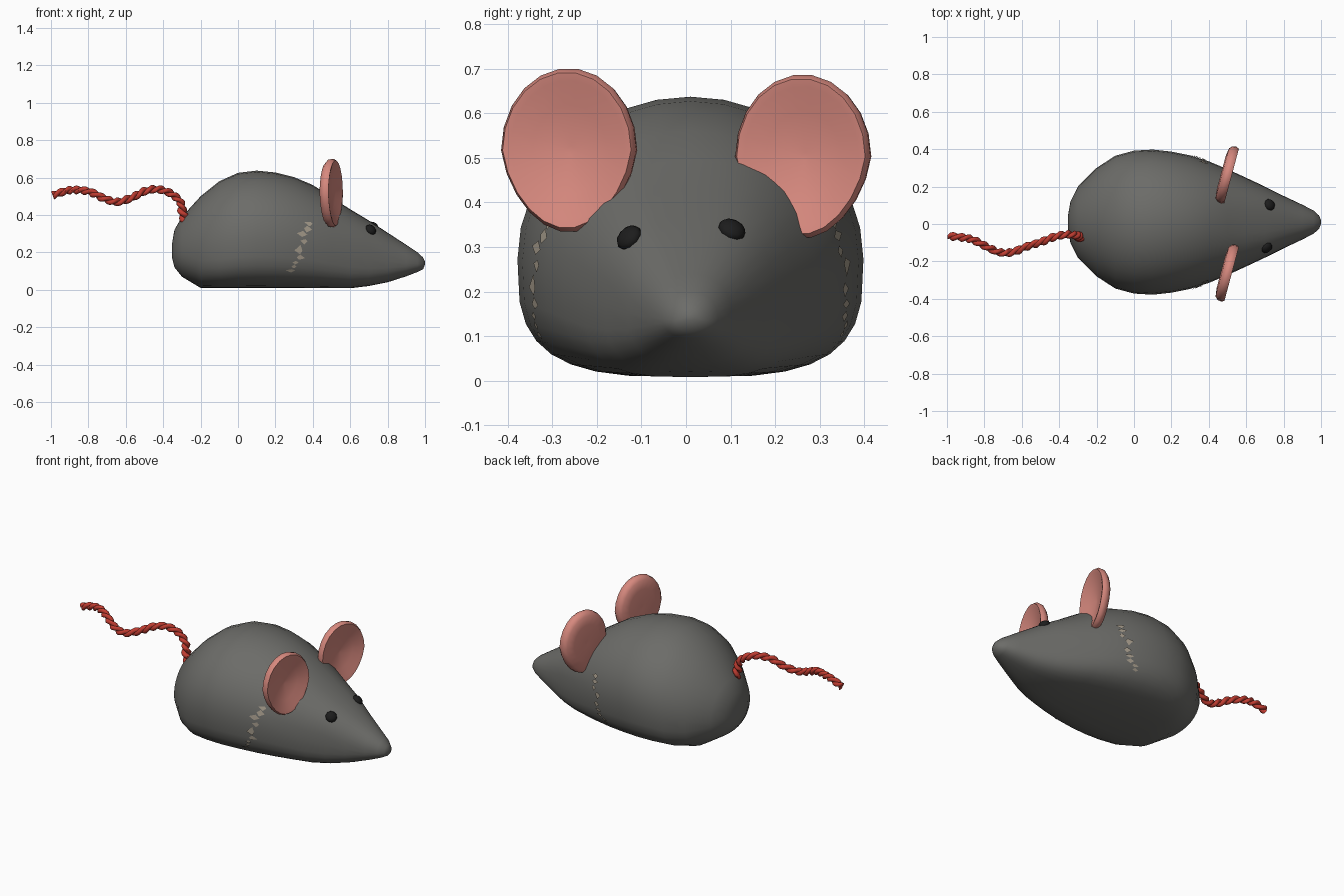
import bpy, bmesh, math, random
from mathutils import Vector, Matrix

cube = bpy.data.objects.get("Cube")
if cube:
    bpy.data.objects.remove(cube, do_unlink=True)
random.seed(4)


def material(name, rgb):
    m = bpy.data.materials.new(name)
    m.use_nodes = True
    m.diffuse_color = (*rgb, 1)
    m.node_tree.nodes["Principled BSDF"].inputs["Base Color"].default_value = (*rgb, 1)
    return m


grey = material("grey felt", (0.15, 0.15, 0.14))
pink = material("pink felt", (0.68, 0.25, 0.21))
red = material("red cord", (0.52, 0.045, 0.03))
black = material("black bead", (0.012, 0.012, 0.012))
beige = material("beige lining", (0.38, 0.33, 0.26))


def make_object(name, bm, mat, smooth=True):
    bmesh.ops.recalc_face_normals(bm, faces=bm.faces)
    me = bpy.data.meshes.new(name)
    bm.to_mesh(me)
    bm.free()
    me.materials.append(mat)
    ob = bpy.data.objects.new(name, me)
    bpy.context.collection.objects.link(ob)
    if smooth:
        bpy.ops.object.select_all(action="DESELECT")
        bpy.context.view_layer.objects.active = ob
        ob.select_set(True)
        bpy.ops.object.shade_smooth_by_angle(angle=math.radians(50))
    return ob


def loft(bm, rings):
    """Skin closed rings of points in order and cap both ends."""
    loops = [[bm.verts.new(p) for p in ring] for ring in rings]
    for a, b in zip(loops, loops[1:]):
        for i in range(len(a)):
            j = (i + 1) % len(a)
            bm.faces.new((a[i], a[j], b[j], b[i]))
    bm.faces.new(loops[0])
    bm.faces.new(loops[-1])


# Body sections: x, half width, bottom, top
SECTIONS = [
    (-0.352, 0.04, 0.17, 0.25), (-0.34, 0.11, 0.12, 0.32), (-0.30, 0.19, 0.07, 0.39),
    (-0.20, 0.29, 0.01, 0.50), (-0.10, 0.355, 0.008, 0.58), (0.0, 0.382, 0.008, 0.625),
    (0.1, 0.388, 0.008, 0.637), (0.2, 0.377, 0.008, 0.627), (0.3, 0.357, 0.008, 0.602),
    (0.4, 0.325, 0.008, 0.56), (0.5, 0.283, 0.008, 0.495), (0.6, 0.237, 0.008, 0.43),
    (0.7, 0.19, 0.02, 0.37), (0.8, 0.14, 0.04, 0.305), (0.9, 0.093, 0.072, 0.24),
    (0.96, 0.062, 0.095, 0.2), (0.99, 0.035, 0.11, 0.172), (1.0, 0.01, 0.135, 0.15)]


def body_point(x, angle):
    """Point on the body at x; angle runs from the left side over the top."""
    for a, b in zip(SECTIONS, SECTIONS[1:]):
        if x <= b[0]:
            t = (x - a[0]) / (b[0] - a[0])
            w, lo, hi = (a[i] + (b[i] - a[i]) * t for i in (1, 2, 3))
            break
    c, s = math.cos(angle), math.sin(angle)
    mid = lo + 0.42 * (hi - lo)
    flat = min(1, max(0, (x + 0.35) / 0.25), max(0, (1 - x) / 0.3))
    n = 2 + 1.2 * flat if s < 0 else 2 + 0.6 * max(0, 1 - abs(x - 0.7) / 0.3)
    y = w * math.copysign(abs(c) ** (2 / n), c)
    z = mid + (hi - mid if s > 0 else mid - lo) * math.copysign(abs(s) ** (2 / n), s)
    return Vector((x, y + 0.01, z))


def body_normal(x, angle):
    e = 0.02
    along = body_point(x + e, angle) - body_point(x - e, angle)
    around = body_point(x, angle + e) - body_point(x, angle - e)
    return around.cross(along).normalized() * -1


STEPS = 32
bm = bmesh.new()
loft(bm, [[body_point(s[0], math.tau * i / STEPS) for i in range(STEPS)] for s in SECTIONS])
make_object("body", bm, grey)

# Cupped ears: both lean the same way around the vertical
EAR_PROFILE = [(0.05, -0.028), (0.6, -0.03), (0.88, -0.024), (0.98, -0.008), (1.0, 0.012),
               (0.95, 0.028), (0.85, 0.024), (0.55, 0.004), (0.05, -0.008)]
for name, center in (("right_ear", (0.495, -0.26, 0.517)), ("left_ear", (0.495, 0.265, 0.503))):
    bm = bmesh.new()
    rings = []
    for r, depth in EAR_PROFILE:
        ring = []
        for i in range(22):
            a = math.tau * i / 22
            up = math.sin(a)
            narrow = 1 - 0.15 * max(0, -up)
            ring.append((depth, 0.157 * r * math.cos(a) * narrow, 0.184 * r * up))
        rings.append(ring)
    loft(bm, rings)
    bm.transform(Matrix.Translation(center) @ Matrix.Rotation(math.radians(-15), 4, "Z"))
    make_object(name, bm, pink)

# Bead eyes set into the head
for name, x, degrees in (("right_eye", 0.71, 133), ("left_eye", 0.725, 64)):
    angle = math.radians(degrees)
    n = body_normal(x, angle)
    if n.z < 0:
        n = -n
    bm = bmesh.new()
    bmesh.ops.create_uvsphere(bm, u_segments=10, v_segments=6, radius=0.032)
    turn = n.to_track_quat("Z", "Y").to_matrix().to_4x4()
    bm.transform(Matrix.Translation(body_point(x, angle)) @ turn @ Matrix.Diagonal((1, 1, 0.6, 1)))
    make_object(name, bm, black)

# Tail: two strands twisted around a wavy path
PATH = [Vector(p) for p in (
    (-0.27, -0.07, 0.35), (-0.295, -0.068, 0.41), (-0.31, -0.06, 0.47), (-0.36, -0.055, 0.515),
    (-0.43, -0.07, 0.538), (-0.50, -0.098, 0.527), (-0.57, -0.12, 0.492), (-0.65, -0.15, 0.47),
    (-0.72, -0.15, 0.49), (-0.79, -0.12, 0.522), (-0.86, -0.085, 0.533), (-0.92, -0.072, 0.528),
    (-0.99, -0.065, 0.505))]
SUB = 8


def path_point(t):
    """Smooth curve through the path points."""
    i = min(int(t), len(PATH) - 2)
    u = t - i
    p0, p1 = PATH[max(i - 1, 0)], PATH[i]
    p2, p3 = PATH[i + 1], PATH[min(i + 2, len(PATH) - 1)]
    return 0.5 * (2 * p1 + (p2 - p0) * u + (2 * p0 - 5 * p1 + 4 * p2 - p3) * u * u
                  + (3 * p1 - p0 - 3 * p2 + p3) * u ** 3)


bm = bmesh.new()
last = len(PATH) - 1
for phase in (0, math.pi):
    rings = []
    for k in range(last * SUB + 1):
        t = k / SUB
        p = path_point(t)
        d = (path_point(min(t + 0.05, last)) - path_point(max(t - 0.05, 0))).normalized()
        side = d.cross(Vector((0, 1, 0))).normalized()
        up = side.cross(d)
        thick = 1.45 - 0.45 * min(1, t / 2)
        twist = phase + t * 5
        p = p + (side * math.cos(twist) + up * math.sin(twist)) * 0.009 * thick
        rings.append([p + (side * math.cos(a) + up * math.sin(a)) * 0.0145 * thick
                      for a in (math.tau * j / 8 for j in range(8))])
    loft(bm, rings)
make_object("tail", bm, red)

# Shards of lining showing through the seam behind each ear
for name, mirrored in (("left_seam_lining", False), ("right_seam_lining", True)):
    bm = bmesh.new()
    for k in range(9):
        a = math.radians(-28 + 6 * k)
        x = 0.29 + 0.011 * k + random.uniform(-0.015, 0.015)
        corners = []
        for dx, da in ((-0.025, 0), (0, -0.05), (0.025, 0.01), (0.005, 0.055)):
            px = x + dx * random.uniform(0.5, 1.2)
            pa = a + da * random.uniform(0.6, 1.2)
            if mirrored:
                pa = math.pi - pa
            p = body_point(px, pa)
            p.y += -0.006 if mirrored else 0.006
            corners.append(bm.verts.new(p))
        bm.faces.new(corners)
    make_object(name, bm, beige, smooth=False)
